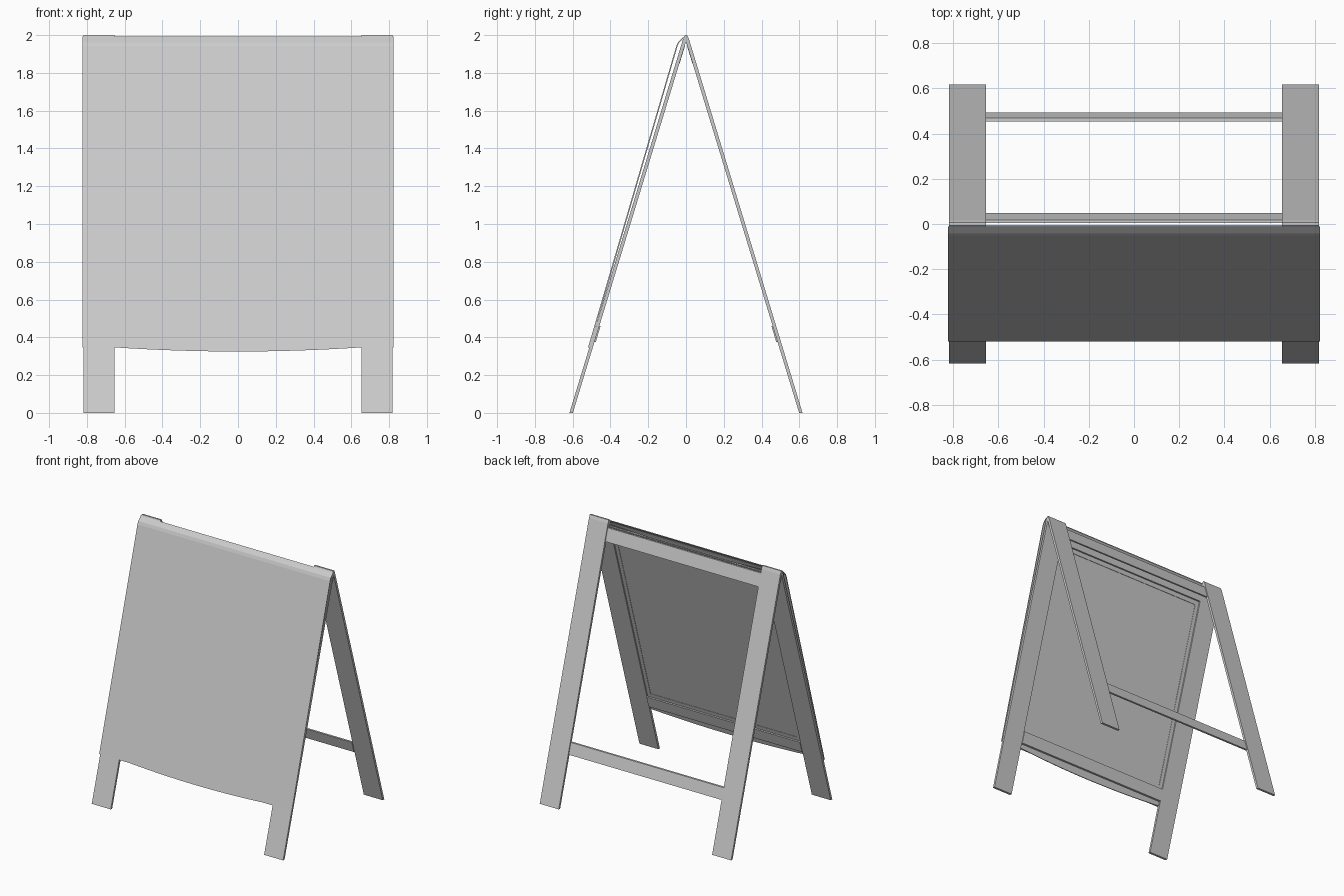
import bpy, bmesh, math

if "Cube" in bpy.data.objects:
    bpy.data.objects.remove(bpy.data.objects["Cube"])


def prism(name, loop_a, loop_b):
    # closed solid between two matching outlines
    bm = bmesh.new()
    a = [bm.verts.new(p) for p in loop_a]
    b = [bm.verts.new(p) for p in loop_b]
    bm.faces.new(a)
    bm.faces.new(b[::-1])
    n = len(a)
    for i in range(n):
        bm.faces.new((a[i], b[i], b[(i + 1) % n], a[(i + 1) % n]))
    bmesh.ops.recalc_face_normals(bm, faces=bm.faces)
    me = bpy.data.meshes.new(name)
    bm.to_mesh(me)
    bm.free()
    ob = bpy.data.objects.new(name, me)
    bpy.context.collection.objects.link(ob)
    return ob


def plate(name, outline, side, inner, outer):
    # board lying parallel to the leaning legs, offsets measured along y
    def lean(x, z, off):
        return (x, side * (0.608 * (1 - z / 2) + off), z)
    return prism(name, [lean(x, z, inner) for x, z in outline],
                 [lean(x, z, outer) for x, z in outline])


def rect(x0, x1, z0, z1):
    return [(x0, z0), (x1, z0), (x1, z1), (x0, z1)]


# two leaning frames: legs and cross rails
for side, label in ((-1, "front"), (1, "back")):
    for sx, hand in ((-1, "left"), (1, "right")):
        prof = [(0.617, 0), (0.599, 0), (-0.003, 1.975), (0.0, 2.0), (0.006, 2.0), (0.016, 1.978)]
        prism(f"{label}_leg_{hand}",
              [(sx * 0.655, side * y, z) for y, z in prof],
              [(sx * 0.817, side * y, z) for y, z in prof])
    plate(f"{label}_lower_rail", rect(-0.655, 0.655, 0.375, 0.46), side, -0.016, 0.0)
    plate(f"{label}_upper_rail", rect(-0.655, 0.655, 1.85, 1.945), side, -0.012, 0.002)

# backing board between the front legs, bowed lower and upper edges
N = 16
xs = [-0.655 + 1.31 * i / N for i in range(N + 1)]
bow = [1 - (x / 0.655) ** 2 for x in xs]
outline = [(x, 0.347 - 0.022 * b) for x, b in zip(xs, bow)]
outline += [(x, 1.955 - 0.02 * b) for x, b in zip(xs[::-1], bow)]
plate("backing_board", outline, -1, 0.003, 0.009)

# inset back panel border, as four slim strips
for name, r in (("border_bottom", rect(-0.655, 0.655, 0.46, 0.49)),
                ("border_top", rect(-0.655, 0.655, 1.82, 1.85)),
                ("border_left", rect(-0.655, -0.625, 0.49, 1.82)),
                ("border_right", rect(0.625, 0.655, 0.49, 1.82))):
    plate(name, r, -1, 0.0, 0.003)

# display sheet: stands off at the top and folds over toward the ridge
outer = [(-0.519, 0.345), (-0.052, 1.94), (-0.042, 1.962), (-0.012, 1.992)]
inner = [(-0.012, 1.986), (-0.038, 1.958), (-0.046, 1.938), (-0.511, 0.345)]
sheet = outer + inner
prism("display_sheet", [(-0.822, y, z) for y, z in sheet],
      [(0.822, y, z) for y, z in sheet])
